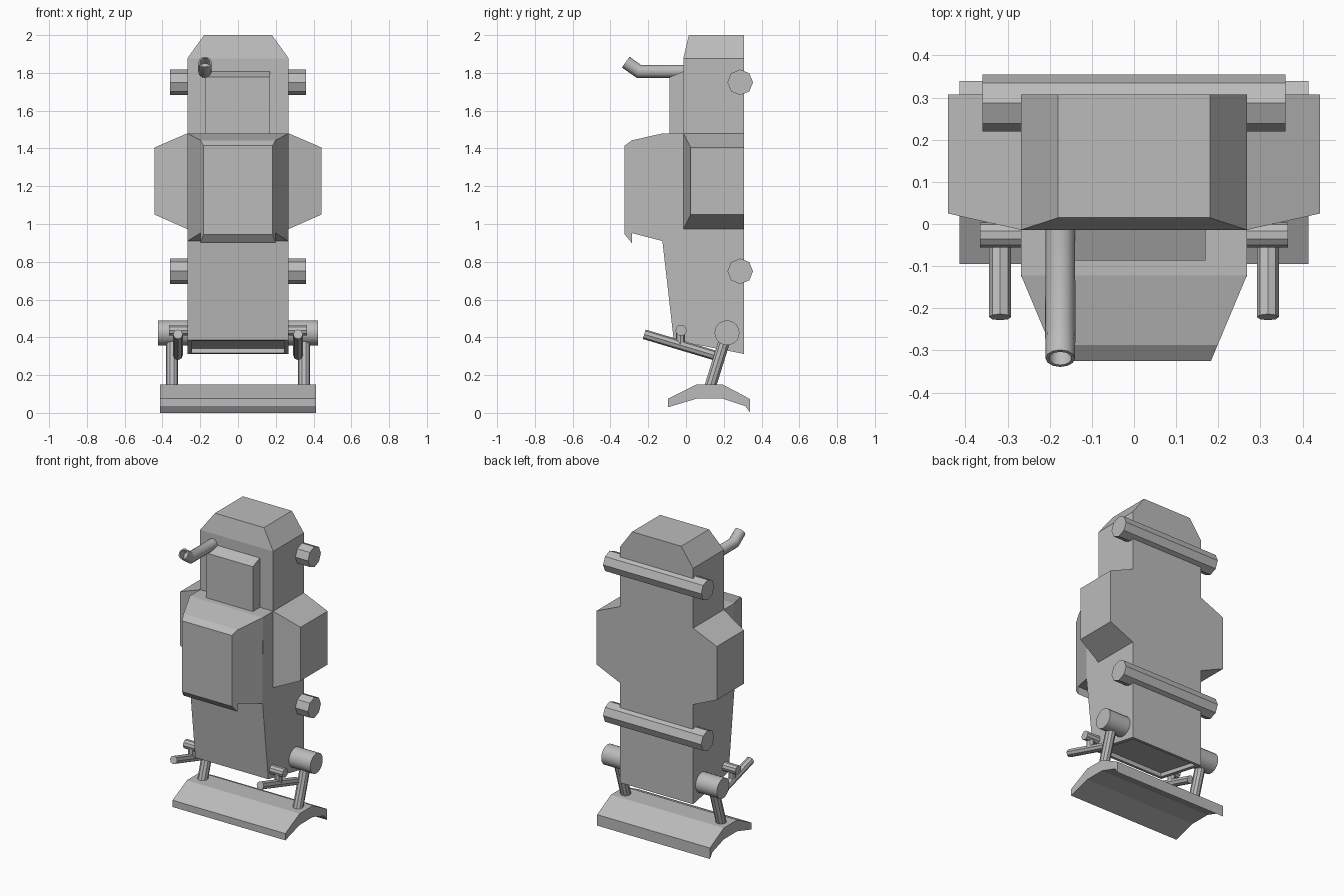
import bpy, bmesh, math
from mathutils import Vector

if "Cube" in bpy.data.objects:
    bpy.data.objects.remove(bpy.data.objects["Cube"])

grey = bpy.data.materials.new("plain_grey")
grey.diffuse_color = (0.5, 0.5, 0.5, 1)
grey.use_nodes = True
grey.node_tree.nodes["Principled BSDF"].inputs["Base Color"].default_value = grey.diffuse_color


def loft(name, rings, start=True, end=True, edit=None, smooth=False):
    """Skin a list of equal-length point rings, with optional end caps."""
    bm = bmesh.new()
    vs = [[bm.verts.new(p) for p in r] for r in rings]
    n = len(vs[0])
    for a, b in zip(vs, vs[1:]):
        for i in range(n):
            j = (i + 1) % n
            bm.faces.new((a[i], a[j], b[j], b[i]))
    if start:
        bm.faces.new(vs[0])
    if end:
        bm.faces.new(vs[-1])
    bmesh.ops.recalc_face_normals(bm, faces=bm.faces)
    if edit:
        edit(bm)
    me = bpy.data.meshes.new(name)
    bm.to_mesh(me)
    bm.free()
    ob = bpy.data.objects.new(name, me)
    bpy.context.collection.objects.link(ob)
    me.materials.append(grey)
    if smooth:
        bpy.ops.object.select_all(action='DESELECT')
        ob.select_set(True)
        bpy.context.view_layer.objects.active = ob
        bpy.ops.object.shade_smooth_by_angle(angle=math.radians(35))
    return ob


def prism(name, profile, width, edit=None):
    """Side profile (y, z) spanned across x; width is a function of y."""
    return loft(name, [[(s * width(y), y, z) for y, z in profile] for s in (-1, 1)], edit=edit)


def ring(c, axis, r, n):
    d = Vector(axis).normalized()
    u = Vector((0, 1, 0)) if abs(d.x) > 0.9 else Vector((1, 0, 0))
    v = d.cross(u)
    return [Vector(c) + r * (math.cos(t) * u + math.sin(t) * v)
            for t in (2 * math.pi * i / n for i in range(n))]


def rod(name, p, q, r, n, smooth=False):
    d = Vector(q) - Vector(p)
    return loft(name, [ring(p, d, r, n), ring(q, d, r, n)], smooth=smooth)


BACK, W = 0.308, 0.268


# Main body with a recessed opening underneath
def recess(bm):
    f = min(bm.faces, key=lambda f: f.normal.z)
    bmesh.ops.inset_individual(bm, faces=[f], thickness=0.035)
    n = f.normal.copy()
    f2 = bmesh.ops.extrude_discrete_faces(bm, faces=[f])["faces"][0]
    bmesh.ops.translate(bm, verts=f2.verts[:], vec=-n * 0.025)


prism("body", [(BACK, 1.48), (-0.122, 1.48), (-0.125, 0.91), (-0.065, 0.385), (BACK, 0.312)],
      lambda y: W, recess)

# Tapered chest block with a lip along its lower edge
prism("chest", [(-0.122, 1.48), (-0.287, 1.443), (-0.325, 1.415), (-0.325, 0.945),
                (-0.287, 0.9), (-0.287, 0.952), (-0.125, 0.91)],
      lambda y: W + (y + 0.122) * 0.42)


# Head with chamfered top
def rect(w, y0, z):
    return [(-w, y0, z), (w, y0, z), (w, BACK, z), (-w, BACK, z)]


loft("head", [rect(W, -0.014, 1.48), rect(W, -0.014, 1.877), rect(0.18, 0.015, 2.0)], start=False)

# Raised panel on the face, sloped on top
loft("face_panel", [[(x, 0, 1.48), (x, -0.087, 1.48), (x, -0.087, 1.777), (x, -0.013, 1.808), (x, 0, 1.808)]
                    for x in (-0.175, 0.17)])

# Bent hollow pipe beside the panel
px, bend, tip = -0.175, Vector((-0.175, -0.25, 1.808)), Vector((-0.175, -0.319, 1.857))
d = (tip - bend).normalized()
loft("pipe", [ring((px, 0, 1.808), (0, -1, 0), 0.035, 12),
              ring(bend, d + Vector((0, -1, 0)), 0.036, 12),
              ring(tip, d, 0.035, 12), ring(tip, d, 0.027, 12),
              ring(tip - d * 0.05, d, 0.027, 12)], smooth=True)

# Octagonal bars across the back
for label, z in (("upper", 1.75), ("lower", 0.75)):
    rod(label + "_back_bar", (-0.36, 0.287, z), (0.36, 0.287, z), 0.068, 8)

for side, s in (("left", -1), ("right", 1)):
    # Side blocks tapering outwards
    loft(side + "_side_block", [[(s * x, y, z0), (s * x, BACK, z0), (s * x, BACK, z1), (s * x, y, z1)]
                                for x, y, z0, z1 in ((W, -0.014, 0.973, 1.48), (0.442, 0.025, 1.05, 1.405))],
         start=False)
    # Hip joint and leg
    rod(side + "_hip", (s * 0.25, 0.217, 0.424), (s * 0.424, 0.217, 0.424), 0.066, 20, True)
    rod(side + "_leg", (s * 0.35, 0.217, 0.424), (s * 0.35, 0.125, 0.13), 0.032, 10)
    # Front strut, its pin and the short link between them
    rod(side + "_strut", (s * 0.318, -0.221, 0.416), (s * 0.318, 0.15, 0.305), 0.026, 8)
    rod(side + "_strut_pin", (s * 0.25, -0.026, 0.437), (s * 0.365, -0.026, 0.437), 0.03, 10)
    rod(side + "_strut_link", (s * 0.318, -0.03, 0.437), (s * 0.318, -0.03, 0.36), 0.024, 8)

# Wide arched foot
prism("foot", [(-0.095, 0.075), (0.055, 0.15), (0.195, 0.15), (0.34, 0.073), (0.34, 0.0),
               (0.315, 0.035), (0.195, 0.075), (0.055, 0.075), (-0.095, 0.03)],
      lambda y: 0.414)
